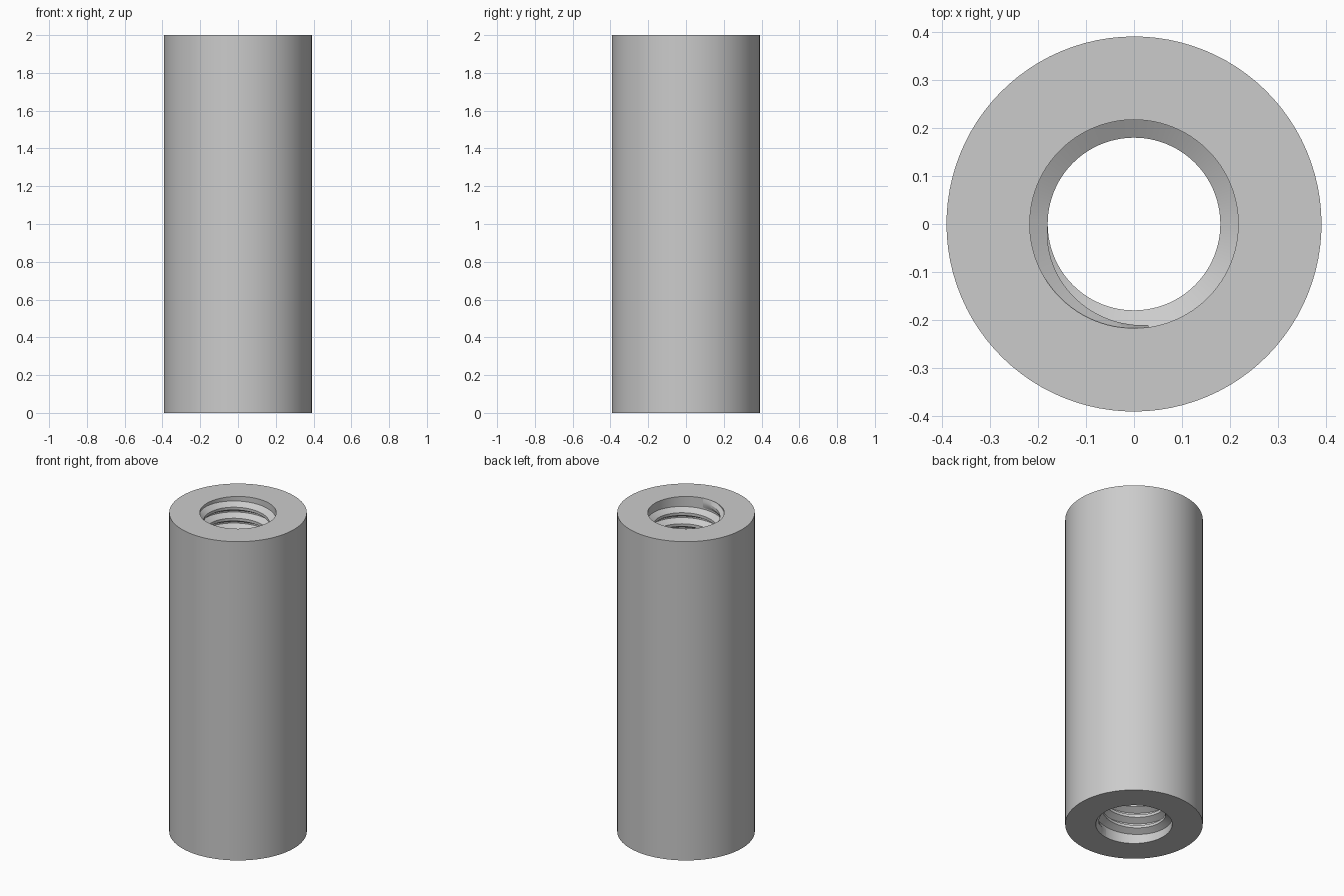
import bpy, bmesh, math

cube = bpy.data.objects.get("Cube")
if cube:
    bpy.data.objects.remove(cube, do_unlink=True)

HEIGHT, OUTER, ROOT, CREST = 2.0, 0.391, 0.2174, 0.18
SEG, TURNS = 96, 28
PITCH = 0.0693
START = math.radians(-82)
TAPER = SEG * 100 // 360

metal = bpy.data.materials.new("light_grey_metal")
metal.use_nodes = True
grey = (0.6, 0.6, 0.6, 1)
metal.diffuse_color = grey
metal.node_tree.nodes["Principled BSDF"].inputs["Base Color"].default_value = grey


def finish(bm, name):
    bmesh.ops.recalc_face_normals(bm, faces=bm.faces)
    mesh = bpy.data.meshes.new(name)
    bm.to_mesh(mesh)
    bm.free()
    mesh.materials.append(metal)
    obj = bpy.data.objects.new(name, mesh)
    bpy.context.collection.objects.link(obj)
    bpy.ops.object.select_all(action="DESELECT")
    obj.select_set(True)
    bpy.context.view_layer.objects.active = obj
    bpy.ops.object.shade_smooth_by_angle(angle=math.radians(25))
    return obj


def polar(bm, r, angle, z):
    return bm.verts.new((r * math.cos(angle), r * math.sin(angle), z))


# Sleeve: rectangular section turned around the axis
bm = bmesh.new()
section = [(OUTER, 0), (OUTER, HEIGHT), (ROOT, HEIGHT), (ROOT, 0)]
rings = [[polar(bm, r, START + math.tau * i / SEG, z) for r, z in section]
         for i in range(SEG)]
for i in range(SEG):
    a, b = rings[i], rings[(i + 1) % SEG]
    for k in range(4):
        n = (k + 1) % 4
        bm.faces.new((a[k], b[k], b[n], a[n]))
finish(bm, "sleeve")

# Internal thread: trapezoid ridge swept up a helix, thinning out at both ends
bm = bmesh.new()
steps = SEG * TURNS
base, tip = PITCH * 7 / 16, PITCH / 8
low = HEIGHT / 2 - PITCH * TURNS / 2
rings = []
for i in range(steps + 1):
    grow = min(1, i / TAPER, (steps - i) / TAPER)
    crest = ROOT - (ROOT - CREST) * (0.12 + 0.88 * grow)
    angle = START + math.tau * i / SEG
    z = low + PITCH * i / SEG
    rings.append([polar(bm, r, angle, z + dz) for r, dz in
                  ((ROOT, -base), (crest, -tip), (crest, tip), (ROOT, base))])
for a, b in zip(rings, rings[1:]):
    for k in range(4):
        n = (k + 1) % 4
        bm.faces.new((a[k], b[k], b[n], a[n]))
bm.faces.new(rings[0])
bm.faces.new(rings[-1])
finish(bm, "internal_thread")
